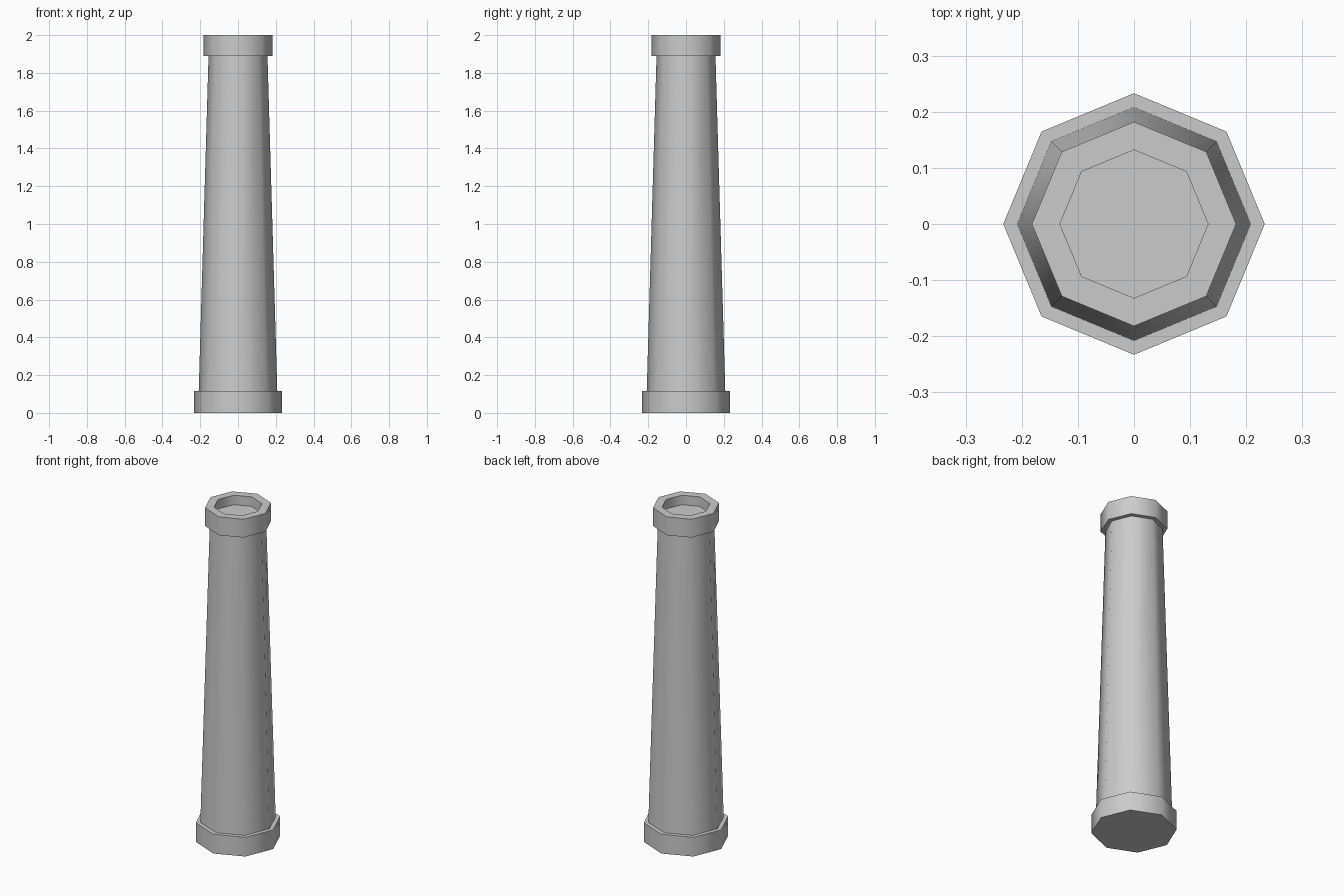
import bpy, bmesh, math

if "Cube" in bpy.data.objects:
    bpy.data.objects.remove(bpy.data.objects["Cube"])

SIDES = 8


def lathe(name, profile):
    """Closed eight-sided solid from a (radius, z) profile, bottom to top."""
    bm = bmesh.new()
    rings = []
    for r, z in profile:
        rings.append([bm.verts.new((r * math.cos(math.tau * i / SIDES),
                                    r * math.sin(math.tau * i / SIDES), z))
                      for i in range(SIDES)])
    for a, b in zip(rings, rings[1:]):
        for i in range(SIDES):
            j = (i + 1) % SIDES
            bm.faces.new((a[i], a[j], b[j], b[i]))
    bm.faces.new(rings[0][::-1])
    bm.faces.new(rings[-1])
    mesh = bpy.data.meshes.new(name)
    bm.to_mesh(mesh)
    bm.free()
    obj = bpy.data.objects.new(name, mesh)
    bpy.context.collection.objects.link(obj)
    bpy.ops.object.select_all(action='DESELECT')
    obj.select_set(True)
    bpy.context.view_layer.objects.active = obj
    bpy.ops.object.shade_smooth_by_angle(angle=math.radians(60))
    return obj


# Chimney: base collar, tapered shaft, top collar and recessed opening
lathe("chimney", [
    (0.233, 0.0), (0.233, 0.115),
    (0.208, 0.115), (0.156, 1.89),
    (0.182, 1.89), (0.182, 2.0),
    (0.132, 2.0), (0.132, 1.943),
])
